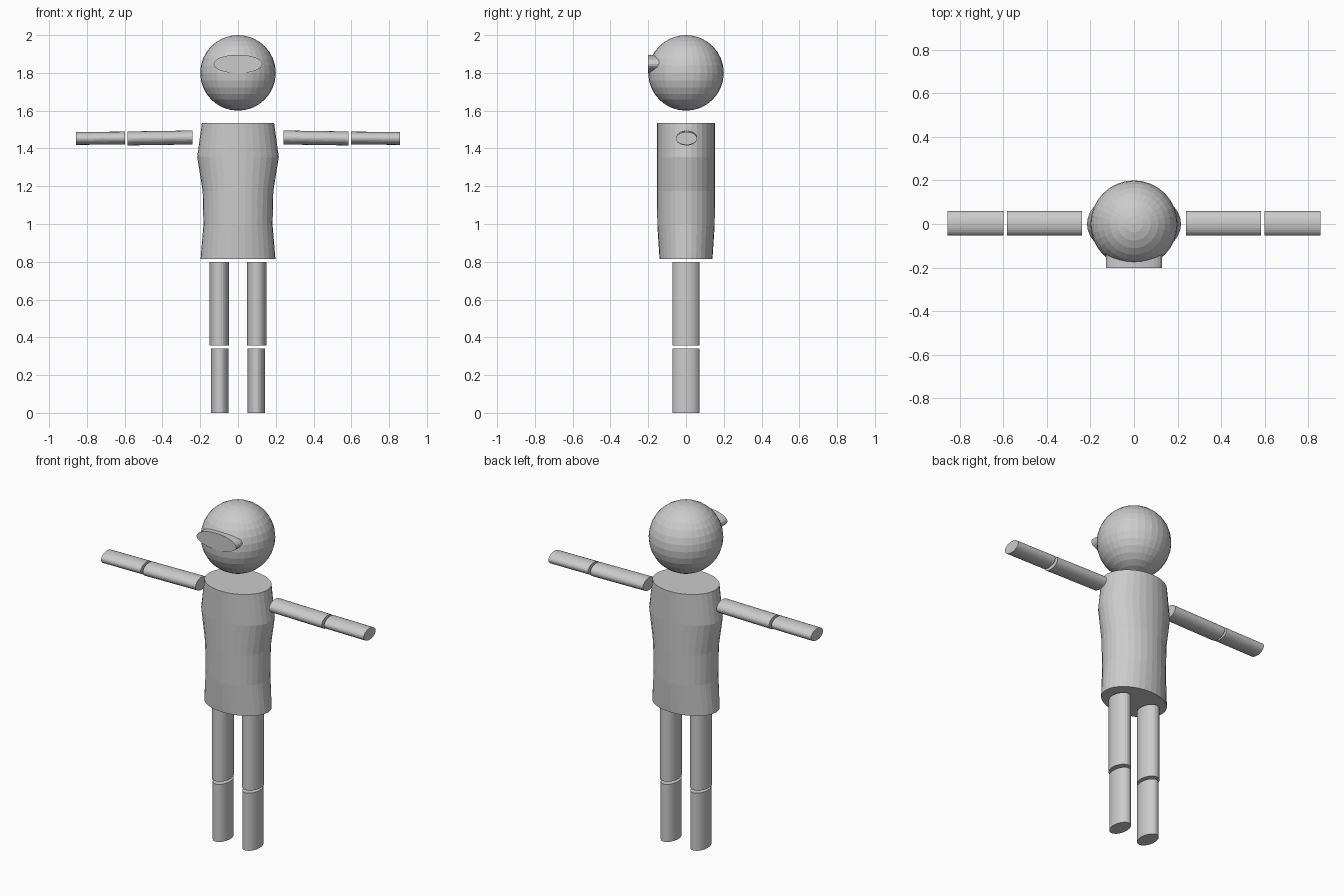
import bpy
import bmesh
import math
from mathutils import Vector

if "Cube" in bpy.data.objects:
    bpy.data.objects.remove(bpy.data.objects["Cube"])

SIDES = 32
grey = bpy.data.materials.new("light_grey")
grey.diffuse_color = (0.6, 0.6, 0.6, 1)
grey.use_nodes = True
grey.node_tree.nodes["Principled BSDF"].inputs["Base Color"].default_value = grey.diffuse_color


def finish(name, bm):
    bmesh.ops.recalc_face_normals(bm, faces=bm.faces)
    mesh = bpy.data.meshes.new(name)
    bm.to_mesh(mesh)
    bm.free()
    mesh.materials.append(grey)
    obj = bpy.data.objects.new(name, mesh)
    bpy.context.collection.objects.link(obj)
    return obj


def tube(name, rings, u, v):
    """Capped elliptical tube; rings = (centre, radius along u, radius along v)."""
    bm = bmesh.new()
    u, v = Vector(u), Vector(v)
    loops = []
    for centre, ru, rv in rings:
        loop = []
        for i in range(SIDES):
            a = 2 * math.pi * i / SIDES
            loop.append(bm.verts.new(Vector(centre) + u * ru * math.cos(a) + v * rv * math.sin(a)))
        loops.append(loop)
    for lo, hi in zip(loops, loops[1:]):
        for i in range(SIDES):
            j = (i + 1) % SIDES
            bm.faces.new((lo[i], lo[j], hi[j], hi[i]))
    bm.faces.new(loops[0])
    bm.faces.new(loops[-1])
    return finish(name, bm)


X, Y, Z = (1, 0, 0), (0, 1, 0), (0, 0, 1)

# Head
bm = bmesh.new()
bmesh.ops.create_uvsphere(bm, u_segments=32, v_segments=16, radius=0.2)
bmesh.ops.translate(bm, verts=bm.verts, vec=(0, 0, 1.8))
finish("head", bm)

# Visor on the face
tube("visor", [((0, -0.202, 1.847), 0.129, 0.049), ((0, -0.10, 1.847), 0.129, 0.049)], X, Z)

# Torso with hips, waist, chest and shoulder rings
torso = [(0.815, 0.198, 0.140), (0.995, 0.183, 0.152), (1.175, 0.187, 0.153),
         (1.355, 0.216, 0.153), (1.535, 0.191, 0.153)]
tube("torso", [((0, 0, z), rx, ry) for z, rx, ry in torso], X, Y)

# Arms and legs, with small gaps at the joints
for side, s in (("left", -1), ("right", 1)):
    tube(side + "_upper_arm", [((s * 0.240, 0.003, 1.458), 0.056, 0.037),
                               ((s * 0.584, 0.003, 1.453), 0.056, 0.037)], Y, Z)
    tube(side + "_forearm", [((s * 0.599, 0.003, 1.455), 0.056, 0.034),
                             ((s * 0.858, 0.003, 1.453), 0.056, 0.034)], Y, Z)
    tube(side + "_thigh", [((s * 0.099, 0, 0.357), 0.051, 0.072),
                           ((s * 0.099, 0, 0.800), 0.051, 0.072)], X, Y)
    tube(side + "_shin", [((s * 0.097, 0, 0.0), 0.046, 0.072),
                          ((s * 0.097, 0, 0.340), 0.046, 0.072)], X, Y)
